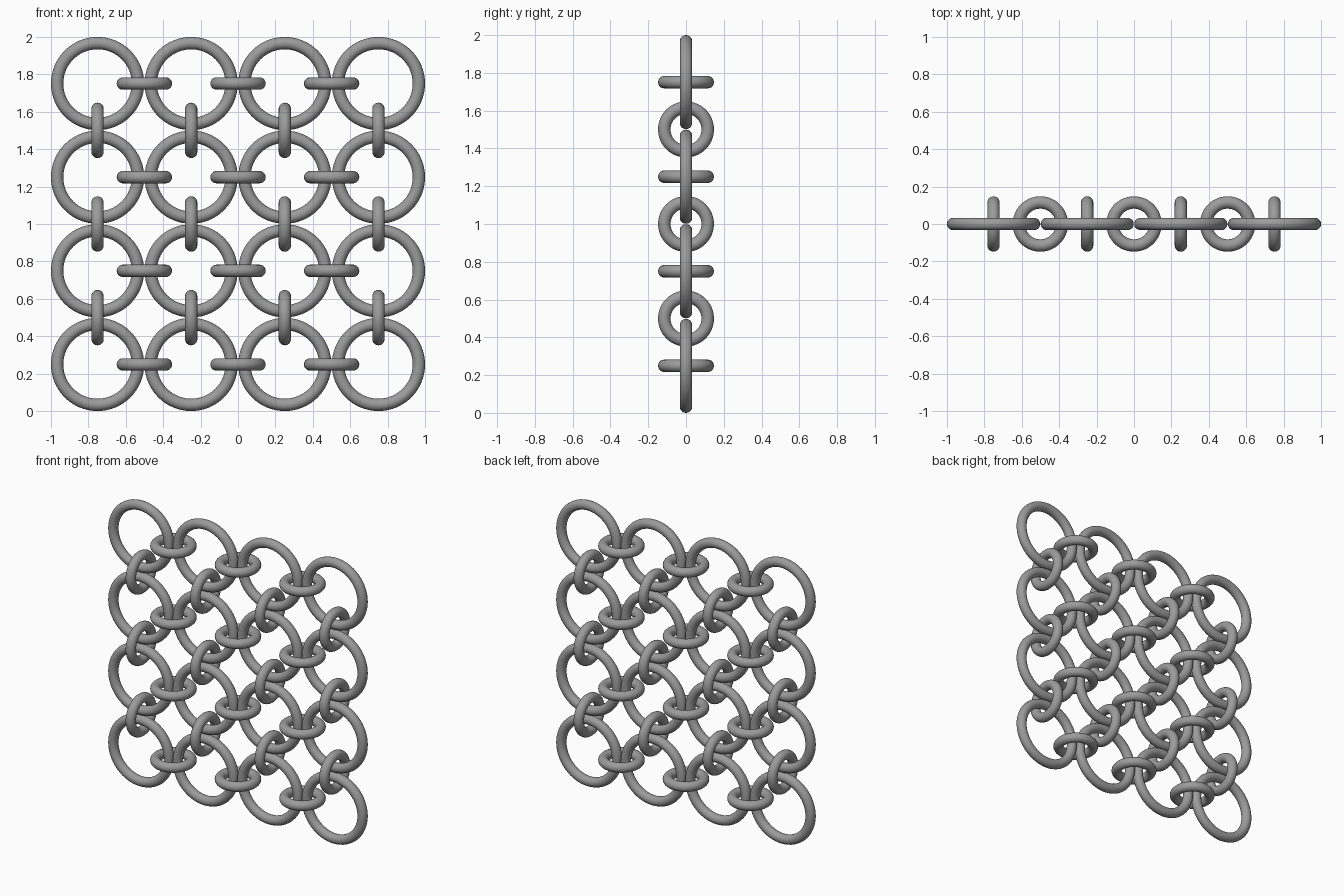
import bpy
from math import pi

if "Cube" in bpy.data.objects:
    bpy.data.objects.remove(bpy.data.objects["Cube"])

N = 4            # large rings per side
TUBE = 0.033     # wire radius
BIG = 0.216      # large ring centreline radius
SMALL = 0.115    # connector ring centreline radius
OUT = BIG + TUBE
STEP = (2 - 2 * OUT) / (N - 1)

# dark grey metal
metal = bpy.data.materials.new("dark_metal")
metal.diffuse_color = (0.33, 0.33, 0.33, 1)
metal.use_nodes = True
metal.node_tree.nodes["Principled BSDF"].inputs["Base Color"].default_value = metal.diffuse_color


def ring(name, x, z, radius, rotation):
    bpy.ops.mesh.primitive_torus_add(
        major_radius=radius, minor_radius=TUBE,
        major_segments=64, minor_segments=20,
        location=(x, 0, z), rotation=rotation)
    ob = bpy.context.object
    ob.name = name
    ob.data.materials.append(metal)
    bpy.ops.object.shade_smooth()
    return ob


for row in range(N):
    for col in range(N):
        x = -1 + OUT + col * STEP
        z = OUT + row * STEP
        # large ring facing the front
        ring(f"large_ring_{row}_{col}", x, z, BIG, (pi / 2, 0, 0))
        # flat connector to the ring on the right
        if col < N - 1:
            ring(f"side_connector_{row}_{col}", x + STEP / 2, z, SMALL, (0, 0, 0))
        # upright connector to the ring above
        if row < N - 1:
            ring(f"upright_connector_{row}_{col}", x, z + STEP / 2, SMALL, (0, pi / 2, 0))
